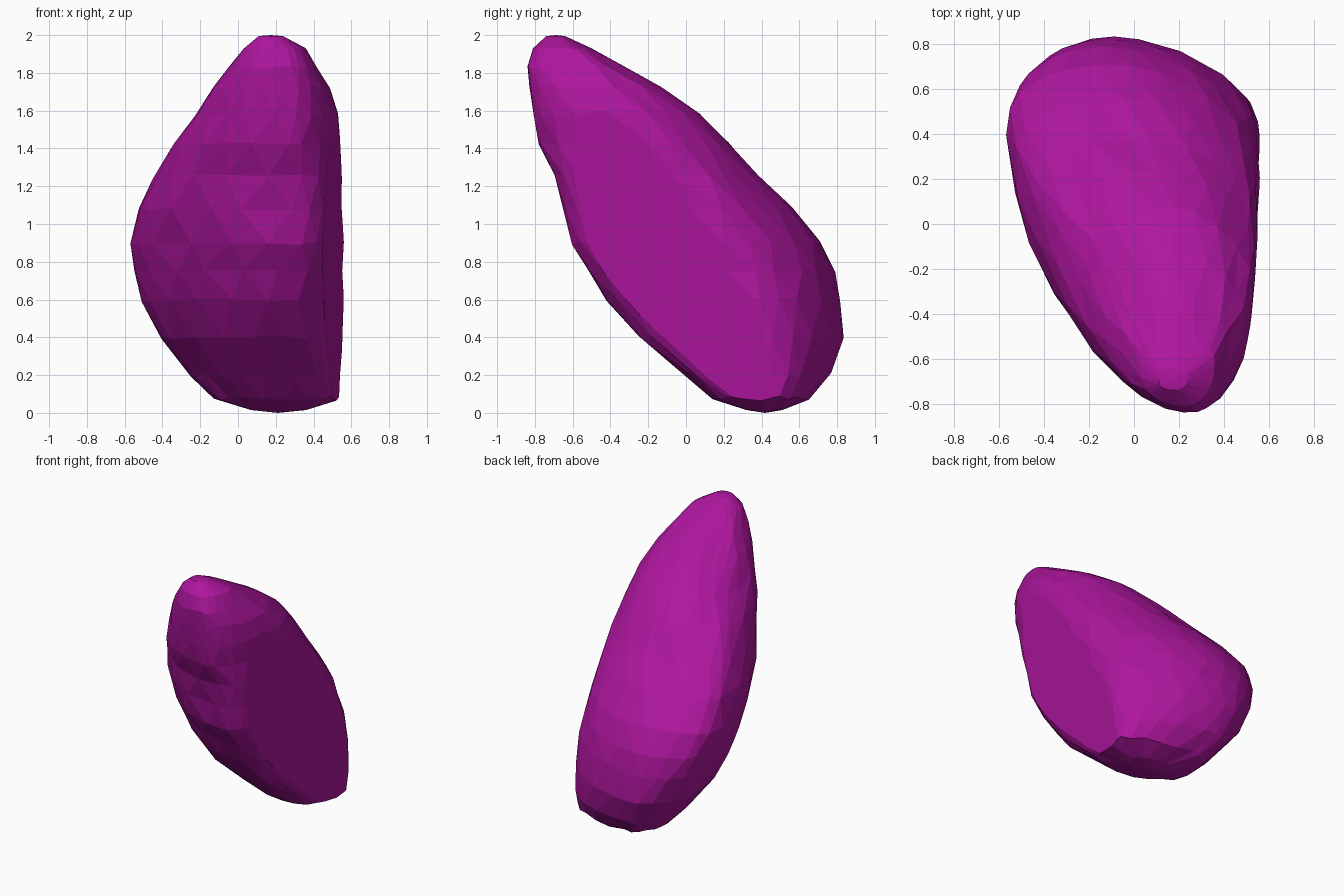
import bpy, bmesh, math, random
from mathutils import Vector

if "Cube" in bpy.data.objects:
    bpy.data.objects.remove(bpy.data.objects["Cube"])

random.seed(4)

# Horizontal slices: z, left x (at y), right x (at y), front y (at x), back y (at x)
SLICES = [
    (0.015, 0.07, .42, 0.36, .44, 0.32, .25, 0.51, .15),
    (0.08, -.13, .42, 0.54, .47, 0.14, .22, 0.66, .05),
    (0.20, -.25, .43, 0.55, .46, 0.00, .22, 0.77, -.02),
    (0.40, -.41, .42, 0.555, .43, -.25, .22, 0.835, -.10),
    (0.60, -.51, .44, 0.56, .38, -.425, .22, 0.82, -.12),
    (0.75, -.55, .44, 0.56, .30, -.52, .24, 0.79, -.12),
    (0.90, -.57, .42, 0.56, .22, -.61, .25, 0.71, -.08),
    (1.08, -.53, .30, 0.555, .12, -.65, .25, 0.56, -.03),
    (1.25, -.45, .13, 0.55, .02, -.70, .25, 0.385, .03),
    (1.42, -.345, -.08, 0.545, -.12, -.78, .25, 0.235, .10),
    (1.58, -.23, -.29, 0.53, -.28, -.81, .25, 0.075, .15),
    (1.72, -.13, -.47, 0.49, -.40, -.83, .25, -.13, .18),
    (1.83, -.05, -.57, 0.42, -.52, -.84, .25, -.33, .18),
    (1.93, 0.03, -.66, 0.36, -.60, -.81, .22, -.50, .18),
    (1.995, 0.11, -.70, 0.24, -.68, -.74, .17, -.64, .17),
]
SIDES = 22


def slice_point(s, a):
    """Point on a lopsided rounded outline that touches its four extremes."""
    z, xl, yl, xr, yr, yf, xf, yb, xb = s
    c, n = math.cos(a), math.sin(a)
    right, back = c > 0, n > 0
    if right:
        fullness = 1.75 if back else (3.0 if z < 1.3 else 2.3)
    else:
        fullness = 2.3 if back else (1.85 if z < 1 else 2.05)
    power = 2 / fullness
    cx, cy = (xb if back else xf), (yr if right else yl)
    ex, ey = (xr if right else xl), (yb if back else yf)
    return Vector((cx + (ex - cx) * abs(c) ** power,
                   cy + (ey - cy) * abs(n) ** power, z))


# Rounded stone body, lofted with staggered facets
bm = bmesh.new()
rings = []
for i, s in enumerate(SLICES):
    ring = []
    for k in range(SIDES):
        a = 2 * math.pi * (k + 0.5 * (i % 2) + random.uniform(-.2, .2)) / SIDES
        p = slice_point(s, a)
        p.z += random.uniform(-.012, .012) if 0 < i < len(SLICES) - 2 else 0
        ring.append(bm.verts.new(p))
    rings.append(ring)
for i in range(len(rings) - 1):
    lo, hi = rings[i], rings[i + 1]
    for k in range(SIDES):
        m = (k + 1) % SIDES
        if i % 2:
            bm.faces.new((lo[k], lo[m], hi[m]))
            bm.faces.new((lo[k], hi[m], hi[k]))
        else:
            bm.faces.new((lo[k], lo[m], hi[k]))
            bm.faces.new((lo[m], hi[m], hi[k]))

# Closed ends
for ring, z in ((rings[0], 0.0), (rings[-1], 2.0)):
    mid = sum((v.co for v in ring), Vector()) / SIDES
    tip = bm.verts.new((mid.x, mid.y, z))
    for k in range(SIDES):
        bm.faces.new((ring[k], ring[(k + 1) % SIDES], tip))

# Flat split face on the right side
bmesh.ops.bisect_plane(
    bm, geom=bm.verts[:] + bm.edges[:] + bm.faces[:],
    plane_co=(.56, .06, 1.15), plane_no=(1, -.158, -.085), clear_outer=True)
edges = [e for e in bm.edges if e.is_boundary]
bmesh.ops.holes_fill(bm, edges=edges, sides=0)
bmesh.ops.remove_doubles(bm, verts=bm.verts[:], dist=0.012)
bmesh.ops.triangulate(bm, faces=bm.faces[:])
bmesh.ops.recalc_face_normals(bm, faces=bm.faces[:])

mesh = bpy.data.meshes.new("stone")
bm.to_mesh(mesh)
bm.free()
stone = bpy.data.objects.new("stone", mesh)
bpy.context.collection.objects.link(stone)

# Purple stone colour
mat = bpy.data.materials.new("purple_stone")
mat.diffuse_color = (0.42, 0.008, 0.34, 1)
mat.use_nodes = True
mat.node_tree.nodes["Principled BSDF"].inputs["Base Color"].default_value = mat.diffuse_color
mesh.materials.append(mat)
